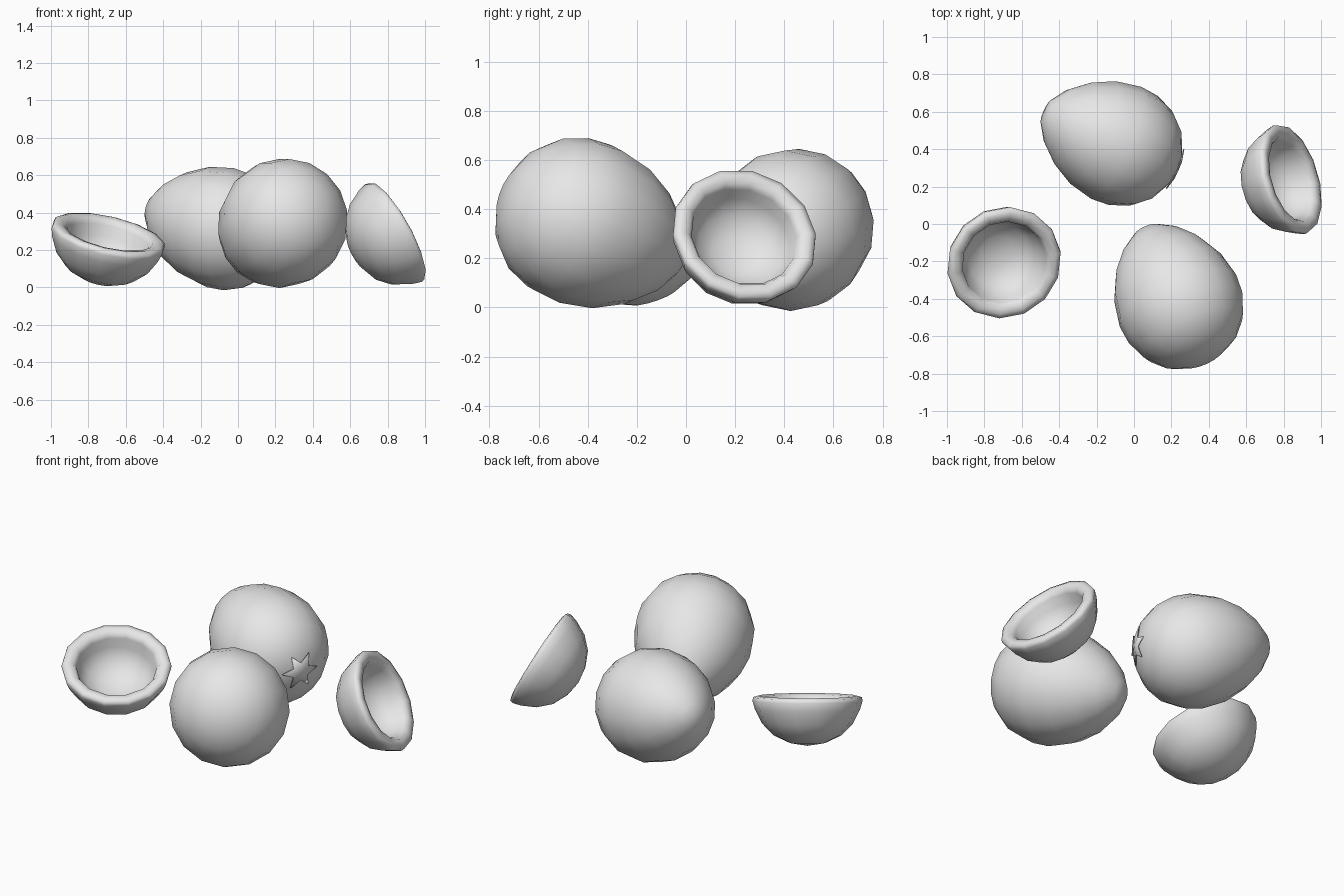
import bpy
import bmesh
from math import pi, sin, cos, radians
from mathutils import Vector, Matrix

cube = bpy.data.objects.get("Cube")
if cube:
    bpy.data.objects.remove(cube, do_unlink=True)

# Single shell colour
GREY = (0.8, 0.8, 0.8, 1)
shell = bpy.data.materials.new("shell grey")
shell.use_nodes = True
shell.diffuse_color = GREY
shell.node_tree.nodes["Principled BSDF"].inputs["Base Color"].default_value = GREY


def finish(name, bm, location, axis, scale=1):
    """Turn a bmesh into an object whose local z follows the axis."""
    bmesh.ops.recalc_face_normals(bm, faces=bm.faces)
    mesh = bpy.data.meshes.new(name)
    bm.to_mesh(mesh)
    bm.free()
    mesh.materials.append(shell)
    obj = bpy.data.objects.new(name, mesh)
    bpy.context.collection.objects.link(obj)
    turn = Vector(axis).to_track_quat('Z', 'Y').to_matrix().to_4x4()
    obj.matrix_world = Matrix.Translation(location) @ turn @ Matrix.Scale(scale, 4)
    bpy.ops.object.select_all(action='DESELECT')
    obj.select_set(True)
    bpy.context.view_layer.objects.active = obj
    bpy.ops.object.shade_smooth_by_angle(angle=radians(75))
    return obj


def lathe(profile, sides):
    """Spin (radius, height) points around z."""
    bm = bmesh.new()
    verts = [bm.verts.new((r, 0, z)) for r, z in profile]
    edges = [bm.edges.new(pair) for pair in zip(verts, verts[1:])]
    bmesh.ops.spin(bm, geom=verts + edges, cent=(0, 0, 0), axis=(0, 0, 1),
                   angle=2 * pi, steps=sides)
    bmesh.ops.remove_doubles(bm, verts=bm.verts, dist=0.0005)
    return bm


def direction(x, y, elevation):
    flat = Vector((x, y, 0)).normalized() * cos(radians(elevation))
    return flat + Vector((0, 0, sin(radians(elevation))))


# Whole nuts: blunt base, tapering tip
NUT = [(0, -.355), (.11, -.34), (.21, -.285), (.28, -.205), (.32, -.1),
       (.328, 0), (.3, .14), (.24, .26), (.16, .355), (.07, .42), (0, .432)]
back_center = Vector((-.095, .434, .32))
finish("front_whole_nut", lathe(NUT, 16), (.235, -.41, .34), direction(-.41, .91, -20), 1.04)
finish("back_whole_nut", lathe(NUT, 16), back_center, direction(-.92, .41, 14))

# Star-shaped stem scar on the base of the back nut
POINTS = 6
bm = bmesh.new()
hub = bm.verts.new((0, 0, -.362))
rim = []
for i in range(POINTS * 2):
    r, z = (.115, -.345) if i % 2 == 0 else (.055, -.359)
    a = pi * i / POINTS
    rim.append(bm.verts.new((r * cos(a), r * sin(a), z)))
for a, b in zip(rim, rim[1:] + rim[:1]):
    bm.faces.new((hub, b, a))
star = finish("stem_star", bm, back_center, direction(-.92, .41, 4))
plate = star.modifiers.new("thickness", 'SOLIDIFY')
plate.thickness = .006
plate.offset = 0

# Split halves: domed shell, low rounded lip, hollow inside
HALF = [(0, -.268), (.1, -.252), (.19, -.21), (.257, -.142), (.298, -.06),
        (.312, -.012), (.307, .008), (.28, .016), (.245, .008), (.228, -.02),
        (.218, -.08), (.17, -.15), (.09, -.19), (0, -.2)]
finish("right_half_shell", lathe(HALF, 14), (-.692, -.21, .279), (.23, -.33, 1))
finish("left_half_shell", lathe(HALF, 14), (.84, .24, .296), (.85, .25, .47), .97)
